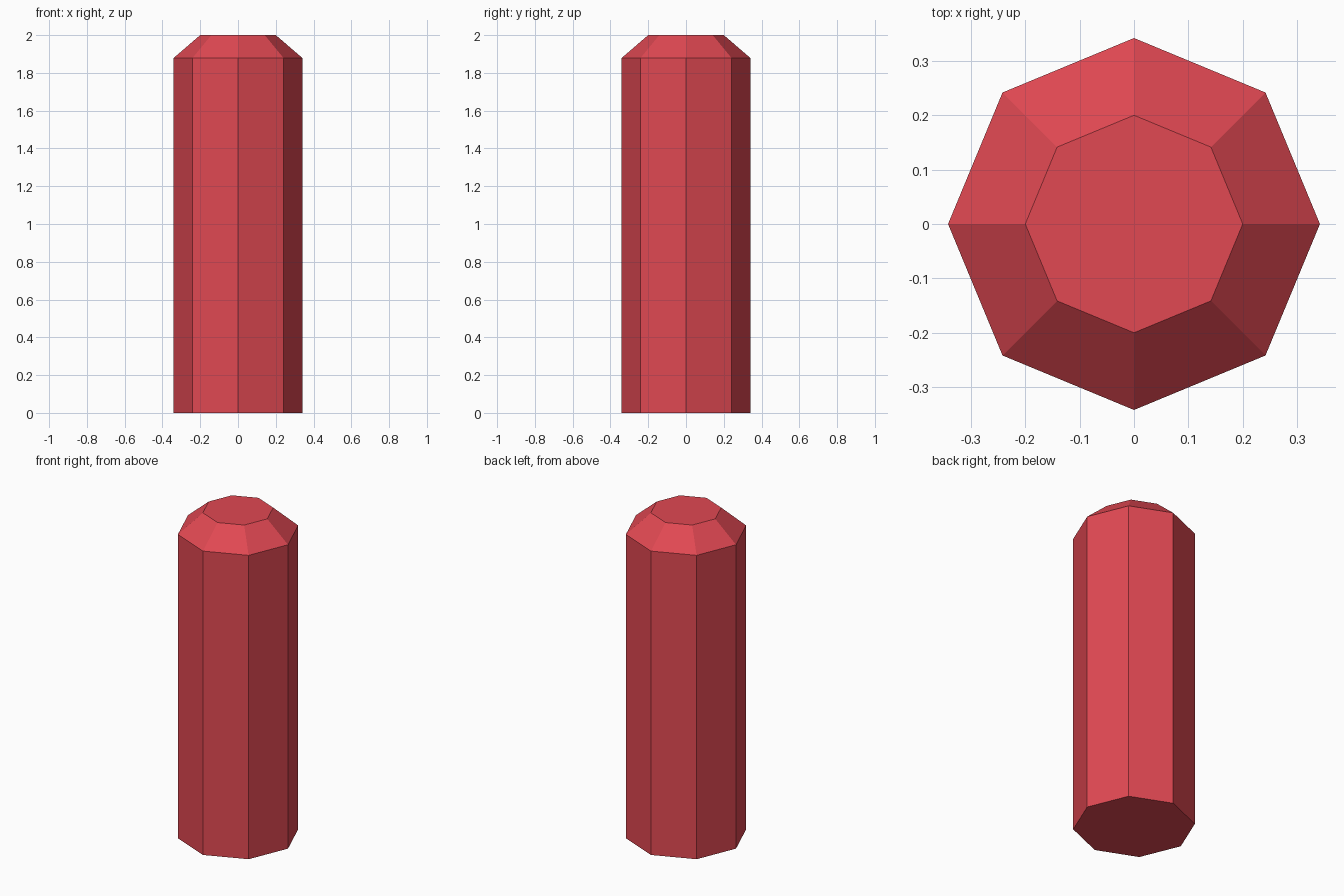
import bpy
import bmesh
import math

if "Cube" in bpy.data.objects:
    bpy.data.objects.remove(bpy.data.objects["Cube"])

SIDES = 8
PROFILE = [(0.342, 0.0), (0.342, 1.878), (0.2, 2.0)]  # radius, height


def ring(bm, radius, z):
    return [bm.verts.new((radius * math.cos(2 * math.pi * i / SIDES),
                          radius * math.sin(2 * math.pi * i / SIDES), z))
            for i in range(SIDES)]


# Octagonal post with a chamfered top
bm = bmesh.new()
rings = [ring(bm, r, z) for r, z in PROFILE]
for low, high in zip(rings, rings[1:]):
    for i in range(SIDES):
        j = (i + 1) % SIDES
        bm.faces.new((low[i], low[j], high[j], high[i]))
bm.faces.new(rings[0][::-1])
bm.faces.new(rings[-1])

mesh = bpy.data.meshes.new("octagonal_post")
bm.to_mesh(mesh)
bm.free()
post = bpy.data.objects.new("octagonal_post", mesh)
bpy.context.collection.objects.link(post)

# Red paint
red = bpy.data.materials.new("red")
red.diffuse_color = (0.75, 0.065, 0.085, 1.0)
red.use_nodes = True
red.node_tree.nodes["Principled BSDF"].inputs["Base Color"].default_value = red.diffuse_color
mesh.materials.append(red)
